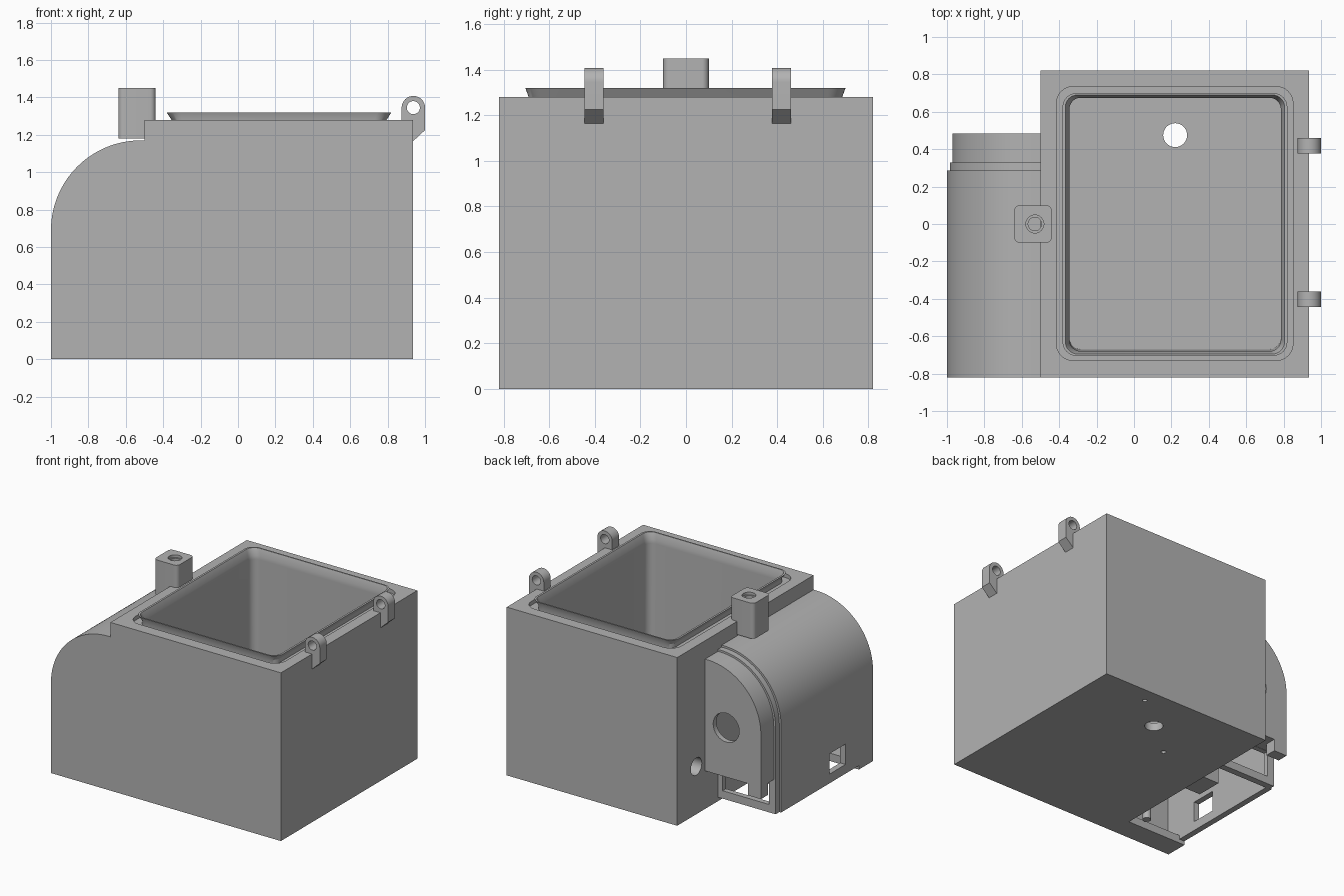
import bpy, bmesh, math

if "Cube" in bpy.data.objects:
    bpy.data.objects.remove(bpy.data.objects["Cube"])

grey = bpy.data.materials.new("plain grey")
grey.diffuse_color = (0.45, 0.45, 0.45, 1)
grey.use_nodes = True
grey.node_tree.nodes["Principled BSDF"].inputs["Base Color"].default_value = grey.diffuse_color


def loft(name, rings, close=False):
    """Skin a stack of equal-length point rings; close joins last to first."""
    bm = bmesh.new()
    vs = [[bm.verts.new(p) for p in r] for r in rings]
    n = len(vs[0])
    pairs = list(zip(vs, vs[1:])) + ([(vs[-1], vs[0])] if close else [])
    for a, b in pairs:
        for i in range(n):
            j = (i + 1) % n
            bm.faces.new((a[i], a[j], b[j], b[i]))
    if not close:
        bm.faces.new(vs[0])
        bm.faces.new(vs[-1])
    bmesh.ops.recalc_face_normals(bm, faces=bm.faces)
    me = bpy.data.meshes.new(name)
    bm.to_mesh(me)
    bm.free()
    me.materials.append(grey)
    ob = bpy.data.objects.new(name, me)
    bpy.context.collection.objects.link(ob)
    return ob


def rounded(x0, x1, y0, y1, z, r, seg=8):
    pts = []
    for k, (cx, cy) in enumerate([(x1 - r, y1 - r), (x0 + r, y1 - r),
                                  (x0 + r, y0 + r), (x1 - r, y0 + r)]):
        for i in range(seg + 1):
            a = math.pi / 2 * (k + i / seg)
            pts.append((cx + r * math.cos(a), cy + r * math.sin(a), z))
    return pts


def box(name, x0, x1, y0, y1, z0, z1):
    return loft(name, [[(x0, y0, z), (x1, y0, z), (x1, y1, z), (x0, y1, z)]
                       for z in (z0, z1)])


def rod(name, axis, c, r, a, b, n=32):
    """Cylinder along an axis (0, 1 or 2) from a to b; c is the other two coordinates."""
    rings = []
    for h in (a, b):
        ring = []
        for i in range(n):
            t = 2 * math.pi * i / n
            p = [c[0] + r * math.cos(t), c[1] + r * math.sin(t)]
            p.insert(axis, h)
            ring.append(p)
        rings.append(ring)
    return loft(name, rings)


def arch(name, left, right, zb, y0, y1, seg=32):
    """Quarter-round hood extruded along y."""
    cx, cz = -0.52, 0.69
    r = cx - left
    p = [(right, zb), (left, zb)]
    for i in range(seg + 1):
        a = math.pi - math.pi / 2 * i / seg
        p.append((cx + r * math.cos(a), cz + r * math.sin(a)))
    p.append((right, cz + r))
    return loft(name, [[(x, y, z) for x, z in p] for y in (y0, y1)])


def combine(ob, other, op='DIFFERENCE'):
    m = ob.modifiers.new("b", 'BOOLEAN')
    m.object, m.operation, m.solver = other, op, 'EXACT'
    bpy.context.view_layer.objects.active = ob
    bpy.ops.object.modifier_apply(modifier="b")
    bpy.data.objects.remove(other, do_unlink=True)


# Housing: tank block, rounded side compartment and stepped rear plug
housing = box("housing", -0.5, 0.935, -0.82, 0.82, 0, 1.28)
for part in (arch("hood", -1.0, -0.48, 0, -0.82, 0.285),
             arch("rim", -0.985, -0.48, 0.03, 0.25, 0.33),
             arch("plug", -0.97, -0.48, 0.29, 0.25, 0.485),
             box("plug_leg", -0.97, -0.86, 0.40, 0.485, 0.2, 0.35)):
    combine(housing, part, 'UNION')

# Tank cavity, seal groove, compartment hollows, windows and holes
cuts = [
    loft("groove", [rounded(-0.415, 0.85, -0.73, 0.735, z, 0.09) for z in (1.25, 1.4)]),
    loft("cavity", [rounded(-0.345, 0.785, -0.67, 0.675, 0.06, 0.06),
                    rounded(-0.35, 0.79, -0.685, 0.68, 1.4, 0.06)]),
    arch("hollow", -0.955, -0.5, 0.06, -0.77, 0.29),
    arch("plug_hollow", -0.93, -0.5, 0.33, 0.2, 0.445),
    box("bottom_opening", -0.955, -0.5, -0.65, 0.28, -0.1, 0.2),
    box("bottom_step", -1.1, -0.5, -0.65, 0.4, -0.1, 0.03),
    box("rear_slot", -0.93, -0.54, 0.2, 0.36, 0.09, 0.288),
    box("side_window", -1.1, -0.9, -0.49, -0.295, 0.1, 0.255),
    rod("plug_hole", 1, (-0.678, 0.666), 0.11, 0.4, 0.6),
    rod("cable_hole", 0, (0.59, 0.363), 0.066, -0.6, -0.3),
    rod("drain_hole", 2, (0.22, 0.475), 0.064, -0.1, 0.2),
    rod("screw_hole", 2, (0.495, 0.705), 0.017, -0.1, 0.05, 16),
    rod("screw_hole", 2, (-0.063, 0.242), 0.017, -0.1, 0.05, 16),
]
for c in cuts:
    combine(housing, c)
parts = [housing]

# Flared sealing lip around the opening
parts.append(loft("sealing_lip", [
    rounded(-0.355, 0.795, -0.69, 0.685, 1.24, 0.065),
    rounded(-0.355, 0.795, -0.69, 0.685, 1.28, 0.065),
    rounded(-0.382, 0.82, -0.705, 0.70, 1.32, 0.075),
    rounded(-0.367, 0.805, -0.695, 0.69, 1.32, 0.065),
    rounded(-0.345, 0.785, -0.68, 0.675, 1.27, 0.06),
    rounded(-0.345, 0.785, -0.68, 0.675, 1.24, 0.06)], close=True))

# Latch post with a stepped bore
post = loft("latch_post", [rounded(-0.64, -0.44, -0.1, 0.1, z, 0.03) for z in (1.18, 1.45)])
combine(post, rod("bore_top", 2, (-0.53, 0), 0.048, 1.43, 1.5))
combine(post, rod("bore", 2, (-0.53, 0), 0.036, 1.25, 1.5))
parts.append(post)

# Hinge ears
for y0, y1 in ((-0.445, -0.362), (0.377, 0.46)):
    prof = [(0.875, 1.27), (0.93, 1.27), (0.93, 1.16), (1.0, 1.225)]
    for i in range(25):
        a = math.pi * i / 24
        prof.append((0.9375 + 0.0625 * math.cos(a), 1.345 + 0.0625 * math.sin(a)))
    ear = loft("hinge_ear", [[(x, y, z) for x, z in prof] for y in (y0, y1)])
    combine(ear, rod("pin_hole", 1, (0.9375, 1.345), 0.035, y0 - 0.1, y1 + 0.1))
    parts.append(ear)

# Mounting parts inside the compartment
parts.append(rod("standoff", 2, (-0.62, -0.6), 0.03, 0.04, 0.4, 20))
parts.append(box("inner_mount", -0.72, -0.5, -0.15, 0.05, 0.08, 0.35))

for ob in parts:
    bpy.ops.object.select_all(action='DESELECT')
    ob.select_set(True)
    bpy.context.view_layer.objects.active = ob
    bpy.ops.object.shade_smooth_by_angle(angle=math.radians(30))
